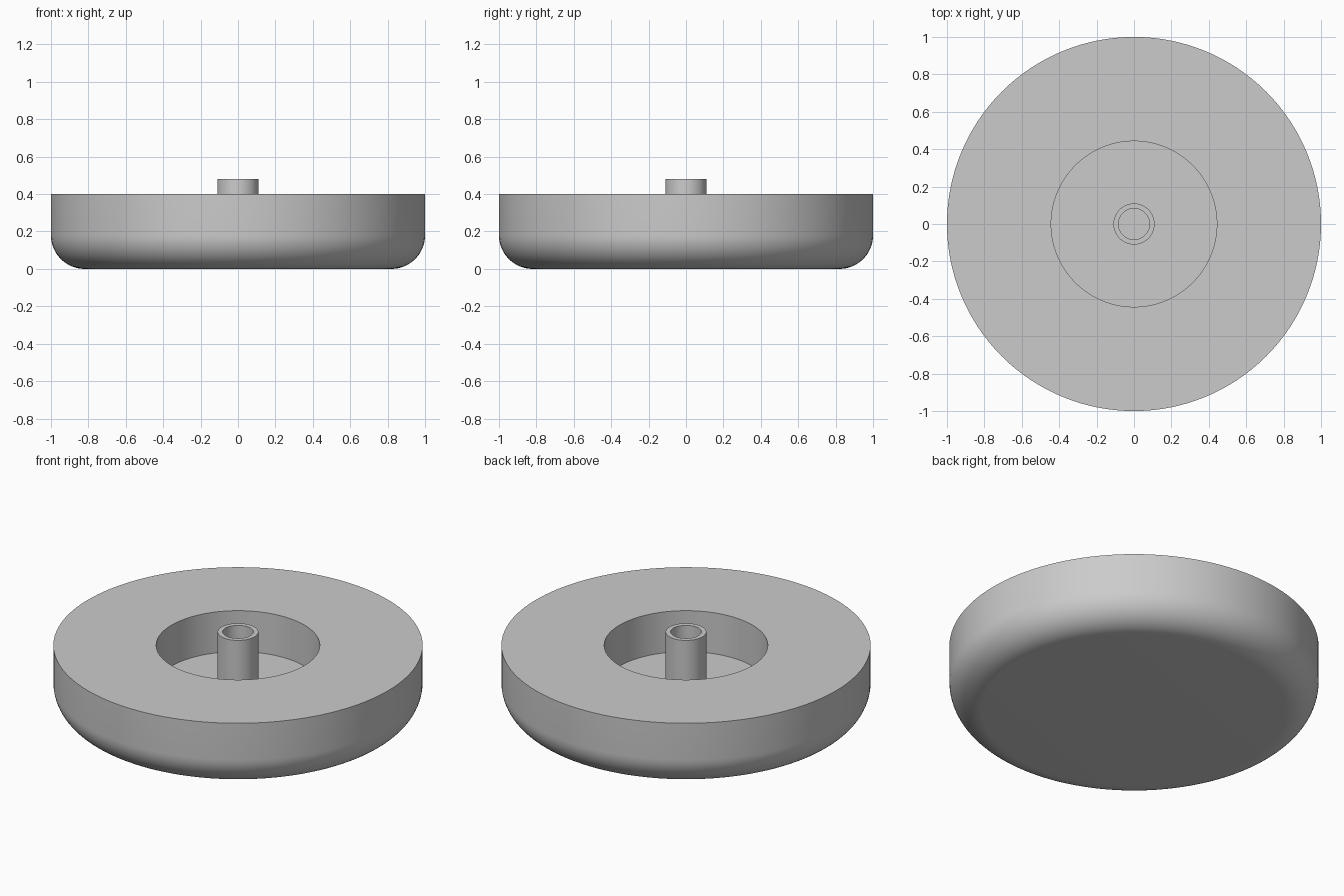
import bpy, bmesh
from math import radians, sin, cos

SEGMENTS = 128

cube = bpy.data.objects.get("Cube")
if cube:
    bpy.data.objects.remove(cube, do_unlink=True)

grey = bpy.data.materials.new("plain grey")
grey.use_nodes = True
colour = (0.6, 0.6, 0.6, 1)
grey.diffuse_color = colour
grey.node_tree.nodes["Principled BSDF"].inputs["Base Color"].default_value = colour


def lathe(name, profile):
    """Spin a list of (radius, height) points around the z axis."""
    bm = bmesh.new()
    verts = [bm.verts.new((r, 0, z)) for r, z in profile]
    edges = [bm.edges.new(pair) for pair in zip(verts, verts[1:])]
    bmesh.ops.spin(bm, geom=verts + edges, cent=(0, 0, 0), axis=(0, 0, 1),
                   angle=radians(360), steps=SEGMENTS)
    bmesh.ops.remove_doubles(bm, verts=bm.verts, dist=0.0001)
    bmesh.ops.recalc_face_normals(bm, faces=bm.faces)
    mesh = bpy.data.meshes.new(name)
    bm.to_mesh(mesh)
    bm.free()
    mesh.materials.append(grey)
    obj = bpy.data.objects.new(name, mesh)
    bpy.context.collection.objects.link(obj)
    bpy.ops.object.select_all(action="DESELECT")
    obj.select_set(True)
    bpy.context.view_layer.objects.active = obj
    bpy.ops.object.shade_smooth_by_angle(angle=radians(30))


# Wheel body: rounded lower edge, flat top, round recess
RADIUS, TOP, FLOOR, FILLET, RECESS = 1.0, 0.4, 0.155, 0.18, 0.443
STEPS = 16
corner = [(RADIUS - FILLET + FILLET * sin(a), FILLET - FILLET * cos(a))
          for a in (radians(90 * i / STEPS) for i in range(STEPS + 1))]
lathe("wheel_body", [(0, 0)] + corner +
      [(RADIUS, TOP), (RECESS, TOP), (RECESS, FLOOR), (0, FLOOR)])

# Hollow hub tube standing on the recess floor
OUTER, INNER, HUB_TOP = 0.11, 0.083, 0.48
lathe("hub_tube", [(OUTER, FLOOR), (OUTER, HUB_TOP),
                   (INNER, HUB_TOP), (INNER, FLOOR)])
